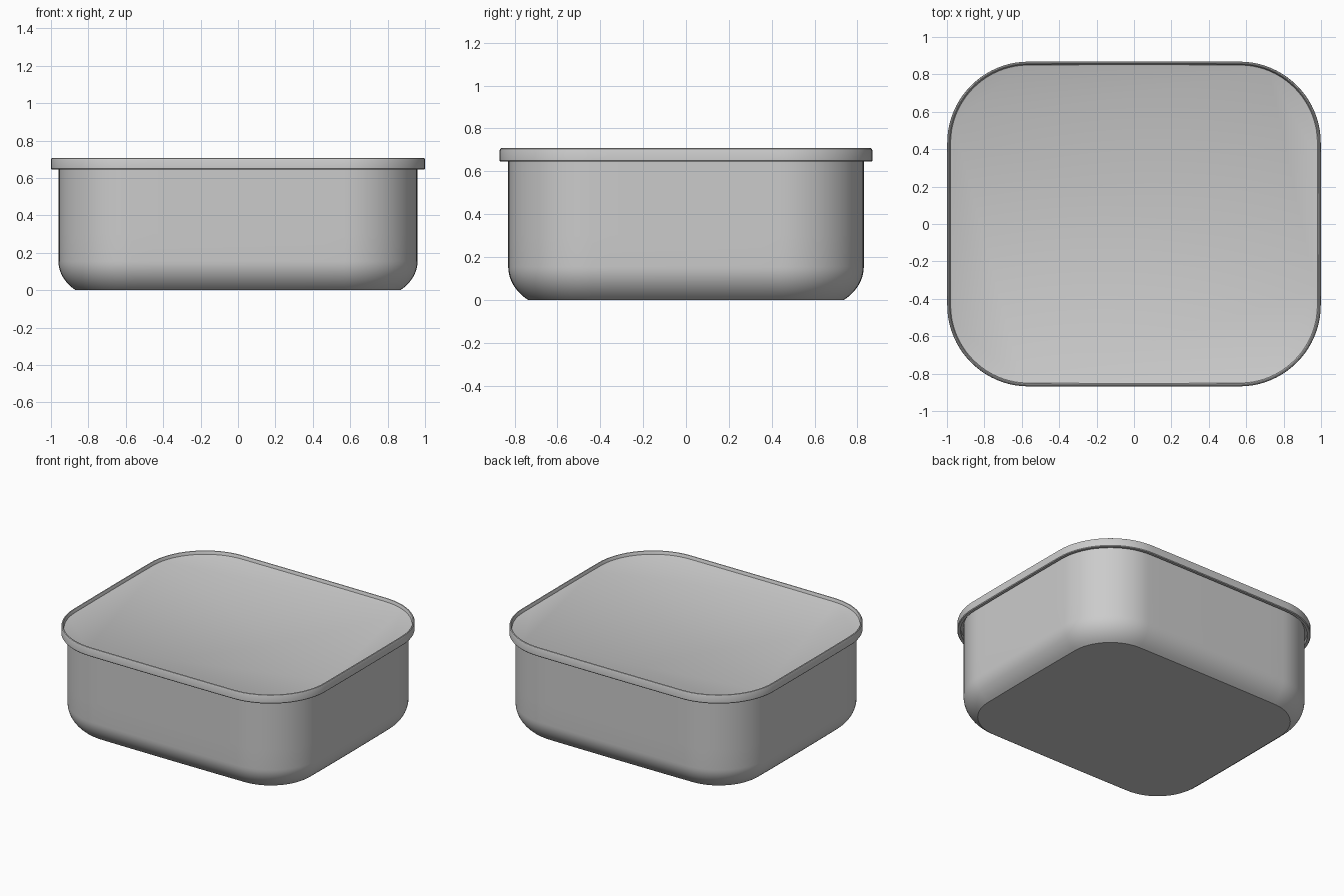
import bpy, bmesh, math

if "Cube" in bpy.data.objects:
    bpy.data.objects.remove(bpy.data.objects["Cube"])

HX, HY, R = 0.994, 0.864, 0.425   # lid outline half sizes and corner radius
BULGE = 0.006                     # slight outward bow of each side
ARC, SIDE = 20, 10                # segments per corner / per side


def outline(inset):
    """Rounded rectangle with gently bowed sides, offset inwards by inset."""
    hx, hy, r = HX - inset, HY - inset, max(R - inset, 0.02)
    cx, cy = hx - r, hy - r
    pts = []
    for k, (sx, sy) in enumerate([(1, 1), (-1, 1), (-1, -1), (1, -1)]):
        for i in range(ARC + 1):
            a = math.pi / 2 * (k + i / ARC)
            pts.append((sx * cx + r * math.cos(a), sy * cy + r * math.sin(a)))
        nx, ny = [(-cx, hy), (-hx, -cy), (cx, -hy), (hx, cy)][k]
        px, py = pts[-1]
        for i in range(1, SIDE):
            t = i / SIDE
            pts.append((px + (nx - px) * t, py + (ny - py) * t))
    return [(x + BULGE * x / hx * (1 - (y / hy) ** 2),
             y + BULGE * y / hy * (1 - (x / hx) ** 2)) for x, y in pts]


def loft(name, profile):
    """Skin (inset, z) rings together and cap both ends."""
    bm = bmesh.new()
    rings = [[bm.verts.new((x, y, z)) for x, y in outline(d)] for d, z in profile]
    n = len(rings[0])
    for a, b in zip(rings, rings[1:]):
        for i in range(n):
            j = (i + 1) % n
            bm.faces.new((a[i], a[j], b[j], b[i]))
    bm.faces.new(rings[0])
    bm.faces.new(rings[-1])
    bmesh.ops.recalc_face_normals(bm, faces=bm.faces)
    mesh = bpy.data.meshes.new(name)
    bm.to_mesh(mesh)
    bm.free()
    obj = bpy.data.objects.new(name, mesh)
    bpy.context.collection.objects.link(obj)
    bpy.ops.object.select_all(action='DESELECT')
    obj.select_set(True)
    bpy.context.view_layer.objects.active = obj
    bpy.ops.object.shade_smooth_by_angle(angle=math.radians(35))
    return obj


# Container: flat base, rounded lower edge, straight wall, hollow inside
WALL = 0.04
curve = [(WALL + 0.2 * (1 - math.cos(a)), 0.155 - 0.2 * math.sin(a))
         for a in (math.asin(0.775) * (1 - i / 10) for i in range(11))]
curve = [(WALL + (d - WALL) * 1.25, z) for d, z in curve]
loft("container", curve + [(WALL, 0.3), (WALL, 0.672), (0.07, 0.672),
                           (0.07, 0.18), (0.10, 0.08), (0.16, 0.04)])

# Lid: overhanging skirt, thin raised rim and recessed top panel
loft("lid", [(0.06, 0.674), (0.022, 0.674), (0.022, 0.645), (0.004, 0.645),
             (0.0, 0.650), (0.0, 0.698), (0.003, 0.705), (0.008, 0.708),
             (0.012, 0.706), (0.015, 0.700), (0.018, 0.685), (0.024, 0.682)])
